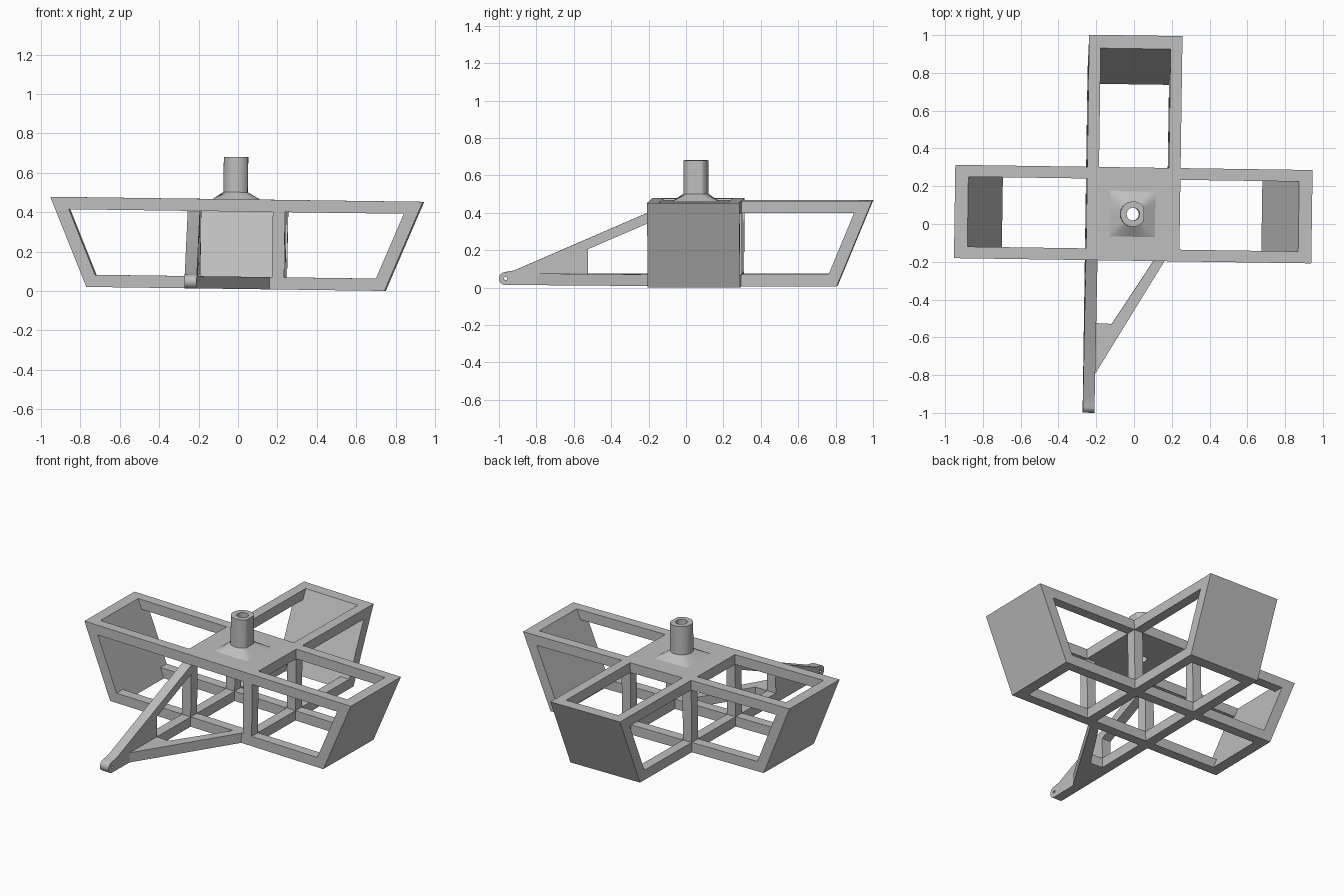
import bpy, bmesh, math
from mathutils import Matrix, Vector

if "Cube" in bpy.data.objects:
    bpy.data.objects.remove(bpy.data.objects["Cube"])

# Main dimensions: half width, bar size, height, arm reach at bottom and top
HALF, BAR, TALL = 0.247, 0.062, 0.455
LOW, HIGH = 0.757, 0.946
WALL = 0.07
IN = HALF - BAR
MID = HALF - BAR / 2

# The whole assembly sits very slightly turned and tilted
POSE = (Matrix.Translation((-0.01, 0.0525, 0.0105))
        @ Matrix.Rotation(-0.0145, 4, 'Z') @ Matrix.Rotation(0.0135, 4, 'Y'))

# Drawing planes: flat, facing front, facing sideways
FLAT = Matrix.Identity(4)
FRONT = Matrix.Rotation(math.pi / 2, 4, 'X')
SIDE = Matrix(((0, 0, 1, 0), (1, 0, 0, 0), (0, 1, 0, 0), (0, 0, 0, 1)))

grey = bpy.data.materials.new("light grey")
grey.use_nodes = True
grey.diffuse_color = (0.52, 0.52, 0.52, 1)
grey.node_tree.nodes["Principled BSDF"].inputs["Base Color"].default_value = grey.diffuse_color


def finish(name, mesh, smooth=False):
    mesh.transform(POSE)
    mesh.materials.clear()
    mesh.materials.append(grey)
    obj = bpy.data.objects.new(name, mesh)
    bpy.context.collection.objects.link(obj)
    if smooth:
        bpy.ops.object.select_all(action='DESELECT')
        obj.select_set(True)
        bpy.context.view_layer.objects.active = obj
        bpy.ops.object.shade_smooth_by_angle(angle=math.radians(30))
    else:
        mesh.polygons.foreach_set("use_smooth", [False] * len(mesh.polygons))
    return obj


def slab(name, loops, depth, plane, at, smooth=False):
    """Extrude an outline (first loop) with holes (other loops)."""
    curve = bpy.data.curves.new(name, 'CURVE')
    curve.dimensions = '2D'
    curve.fill_mode = 'BOTH'
    curve.extrude = depth / 2
    for loop in loops:
        spline = curve.splines.new('POLY')
        spline.points.add(len(loop) - 1)
        for point, (u, v) in zip(spline.points, loop):
            point.co = (u, v, 0, 1)
        spline.use_cyclic_u = True
    temp = bpy.data.objects.new(name, curve)
    bpy.context.collection.objects.link(temp)
    deps = bpy.context.evaluated_depsgraph_get()
    mesh = bpy.data.meshes.new_from_object(temp.evaluated_get(deps))
    bpy.data.objects.remove(temp)
    mesh.transform(Matrix.Translation(at) @ plane)
    bm = bmesh.new()
    bm.from_mesh(mesh)
    bmesh.ops.remove_doubles(bm, verts=bm.verts, dist=1e-5)
    bmesh.ops.recalc_face_normals(bm, faces=bm.faces)
    bm.to_mesh(mesh)
    bm.free()
    return finish(name, mesh, smooth)


def rect(a, b, c, d):
    return [(a, c), (b, c), (b, d), (a, d)]


def circle(cx, cy, r, n=40):
    return [(cx + r * math.cos(2 * math.pi * i / n),
             cy + r * math.sin(2 * math.pi * i / n)) for i in range(n)]


def reach(z):
    return LOW + (HIGH - LOW) * z / TALL


def flip(loop):
    return [(-u, v) for u, v in loop]


# Long front and back frames with three windows each
z0, z1 = BAR, TALL - BAR
window = [(HALF, z0), (reach(z0) - WALL, z0), (reach(z1) - WALL, z1), (HALF, z1)]
outline = [(-LOW, 0), (LOW, 0), (HIGH, TALL), (-HIGH, TALL)]
for name, y in (("front_frame", -MID), ("back_frame", MID)):
    slab(name, [outline, window, flip(window), rect(-IN, IN, z0, z1)], BAR, FRONT, (0, y, 0))

# Side frames of the rear arm, open towards the core
rear = [(HALF, 0), (LOW, 0), (HIGH, TALL), (HALF, TALL), (HALF, z1),
        (reach(z1) - WALL, z1), (reach(z0) - WALL, z0), (HALF, z0)]
for name, x in (("rear_arm_right", -MID), ("rear_arm_left", MID)):
    slab(name, [rear], BAR, SIDE, (x, 0, 0))
    slab(name.replace("rear_arm", "core_rail"), [rect(-IN, IN, 0, BAR)], BAR, SIDE, (x, 0, 0))

# Sloped end panels of the three arms
panel = [(LOW - WALL, 0), (LOW, 0), (HIGH, TALL), (HIGH - WALL, TALL)]
slab("left_end_panel", [panel], 2 * IN, FRONT, (0, 0, 0))
slab("right_end_panel", [flip(panel)], 2 * IN, FRONT, (0, 0, 0))
slab("rear_end_panel", [panel], 2 * IN, SIDE, (0, 0, 0))

# Core top plate with the bore through it
TUBE_X, BORE = -0.004, 0.034
slab("top_plate", [rect(-HALF, HALF, -IN, IN), circle(TUBE_X, 0, BORE)],
     BAR, FLAT, (0, 0, TALL - BAR / 2))

# Neck tube with one flat side
outer = [(min(u, TUBE_X + 0.057), v) for u, v in circle(TUBE_X, 0, 0.067, 64)]
slab("neck_tube", [outer, circle(TUBE_X, 0, BORE)], 0.215, FLAT, (0, 0, TALL + 0.1075), True)

# Flared collar blending the square base into the tube
bm = bmesh.new()
low, high = [], []
for u, v in circle(0, 0, 1, 32):
    k = 0.12 / max(abs(u), abs(v))
    low.append(bm.verts.new((TUBE_X + u * k, v * k, TALL)))
    high.append(bm.verts.new((TUBE_X + min(u * 0.067, 0.057), v * 0.067, TALL + 0.036)))
for i in range(32):
    j = (i + 1) % 32
    bm.faces.new((low[i], low[j], high[j], high[i]))
collar = bpy.data.meshes.new("collar")
bm.to_mesh(collar)
bm.free()
finish("collar", collar, True)

# Front leg: upright truss with a rounded, drilled tip
TIP, R = -1.02, 0.035
nose = [(TIP + R * math.cos(a), R + R * math.sin(a))
        for a in (math.radians(90 + 15 * i) for i in range(13))]
leg = nose + [(-HALF, 0), (-HALF, TALL - BAR), (-0.975, 0.078)]
hole = [(-0.58, BAR), (-HALF - 0.001, BAR), (-HALF - 0.001, 0.335), (-0.58, 0.192)]
slab("front_leg", [leg, hole, circle(TIP, R, 0.009, 16)], BAR, SIDE, (-MID, 0, 0), True)

# Flat diagonal brace between the leg and the core
brace = [(-IN, -0.85), (0.174, -HALF), (0.115, -HALF), (-0.10, -0.583), (-IN, -0.58)]
slab("leg_brace", [brace], BAR, FLAT, (0, 0, BAR / 2))
